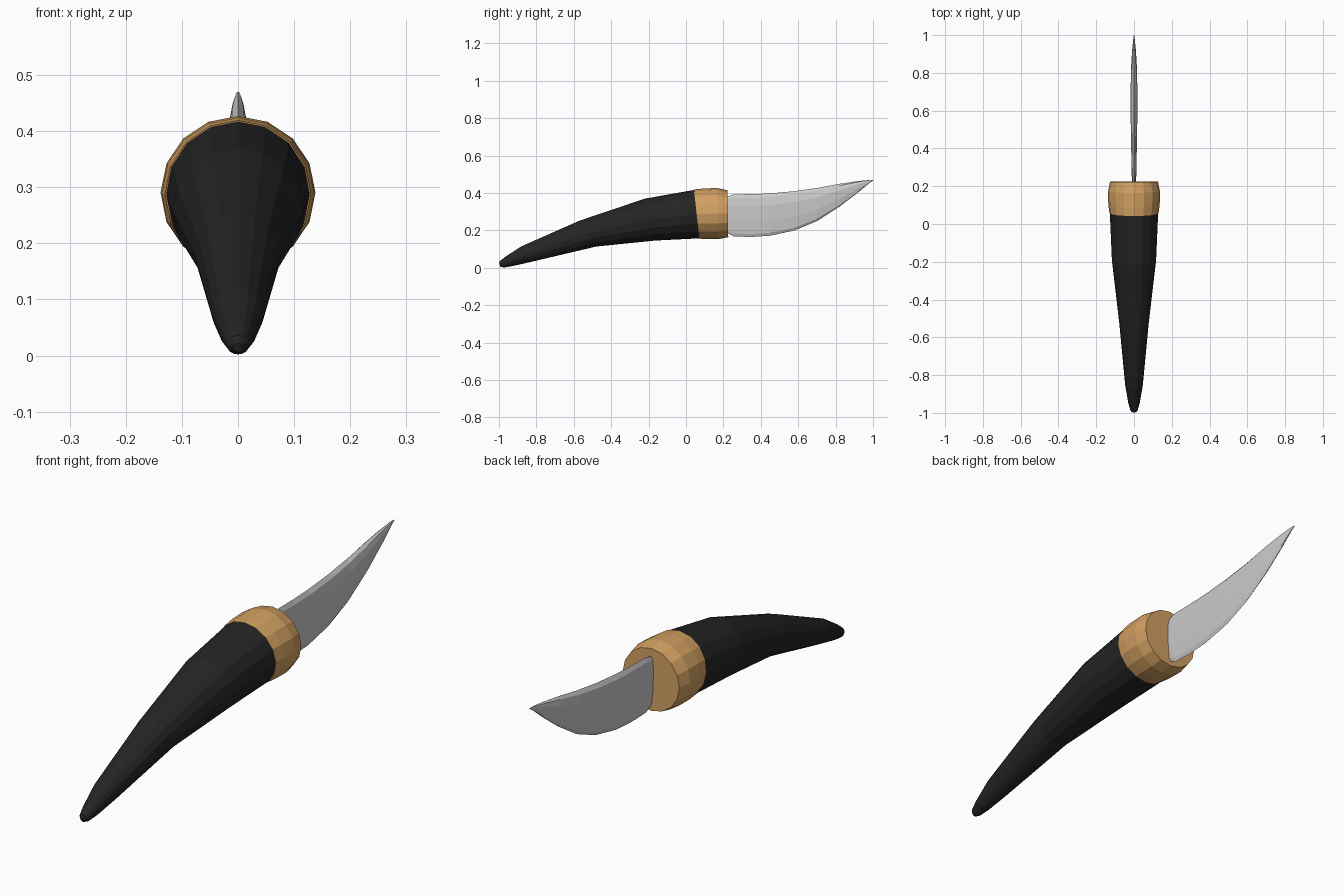
import bpy, bmesh, math


def material(name, rgb):
    m = bpy.data.materials.new(name)
    m.diffuse_color = (*rgb, 1)
    return m


def loft(name, rings, mat=None):
    """Skin a list of equal-length point rings and cap both ends."""
    bm = bmesh.new()
    vs = [[bm.verts.new(p) for p in ring] for ring in rings]
    n = len(vs[0])
    for a, b in zip(vs, vs[1:]):
        for i in range(n):
            j = (i + 1) % n
            bm.faces.new((a[i], a[j], b[j], b[i]))
    bm.faces.new(vs[0])
    bm.faces.new(vs[-1])
    bmesh.ops.recalc_face_normals(bm, faces=bm.faces)
    mesh = bpy.data.meshes.new(name)
    bm.to_mesh(mesh)
    bm.free()
    ob = bpy.data.objects.new(name, mesh)
    bpy.context.collection.objects.link(ob)
    if mat:
        mesh.materials.append(mat)
    return ob


def oval(top_y, top_z, bot_y, bot_z, half_w, sides=16):
    """Tilted oval ring spanning a top and a bottom point."""
    pts = []
    for k in range(sides):
        a = 2 * math.pi * k / sides
        t = (1 + math.cos(a)) / 2
        pts.append((half_w * math.sin(a),
                    bot_y + (top_y - bot_y) * t,
                    bot_z + (top_z - bot_z) * t))
    return pts


# Curved tapering handle
handle = [
    (-0.999, 0.022, -0.992, 0.006, 0.009),
    (-0.996, 0.036, -0.972, 0.002, 0.020),
    (-0.965, 0.060, -0.925, 0.010, 0.031),
    (-0.880, 0.115, -0.820, 0.034, 0.047),
    (-0.570, 0.252, -0.480, 0.114, 0.078),
    (-0.220, 0.370, -0.165, 0.146, 0.117),
    (0.045, 0.417, 0.075, 0.158, 0.128),
]
loft("handle", [oval(*r) for r in handle], material("black_grip", (0.018, 0.018, 0.018)))

# Collar between handle and blade
collar = [
    (0.042, 0.419, 0.072, 0.156, 0.130),
    (0.090, 0.424, 0.115, 0.154, 0.136),
    (0.165, 0.427, 0.175, 0.154, 0.138),
    (0.222, 0.415, 0.226, 0.164, 0.127),
]
loft("collar", [oval(*r) for r in collar], material("tan_collar", (0.64, 0.35, 0.12)))

# Blade: y, spine height, edge height, half thickness
blade = [
    (0.205, 0.375, 0.195, 0.010),
    (0.228, 0.384, 0.182, 0.011),
    (0.255, 0.393, 0.168, 0.012),
    (0.350, 0.394, 0.165, 0.014),
    (0.450, 0.398, 0.172, 0.016),
    (0.580, 0.410, 0.200, 0.018),
    (0.700, 0.427, 0.250, 0.018),
    (0.820, 0.449, 0.327, 0.016),
    (0.920, 0.464, 0.403, 0.010),
    (0.980, 0.470, 0.453, 0.004),
    (1.000, 0.470, 0.466, 0.001),
]
section = [(0, 0), (0.65, 0.08), (1, 0.28), (0.85, 0.65), (0.45, 0.93), (0, 1),
           (-0.45, 0.93), (-0.85, 0.65), (-1, 0.28), (-0.65, 0.08)]
loft("blade", [[(w * sx, y, top + (bot - top) * d) for sx, d in section]
               for y, top, bot, w in blade])
